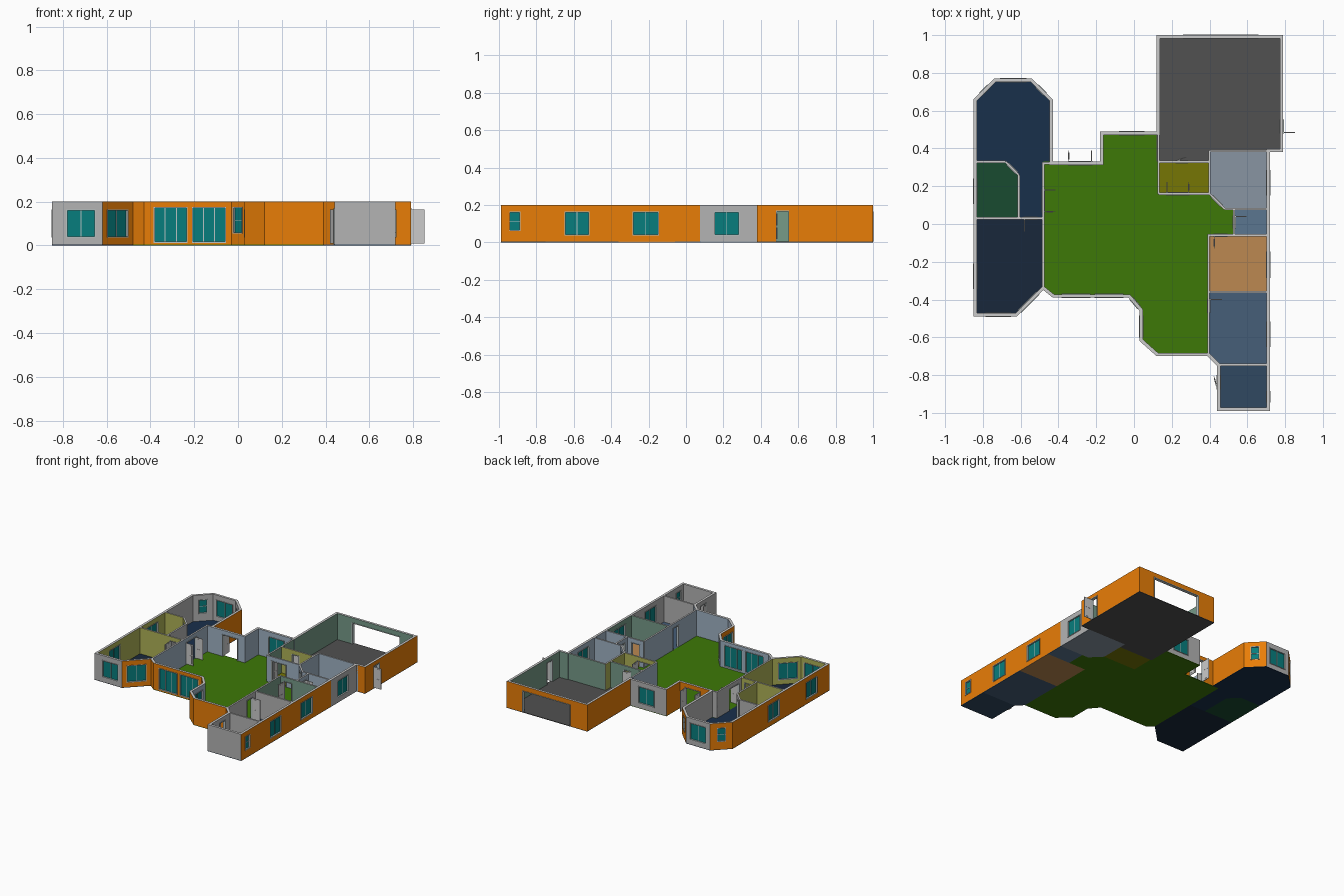
import bpy, bmesh, math
from mathutils import Vector

if "Cube" in bpy.data.objects:
    bpy.data.objects.remove(bpy.data.objects["Cube"])

H, BASE, T, TI = 0.2, 0.004, 0.018, 0.012   # wall height, floor thickness, outer / inner wall thickness

COL = dict(brick=(.91, .49, .06), cap=(.74, .74, .73), grey=(.70, .70, .70), blue=(.62, .69, .76),
           sage=(.46, .60, .53), olive=(.68, .69, .34), frame=(.72, .76, .76), leaf=(.75, .75, .76),
           glass=(.06, .49, .49), navy=(.12, .20, .30), pine=(.12, .30, .20), slate=(.12, .17, .24),
           grass=(.25, .47, .06), tarmac=(.32, .32, .32), mustard=(.46, .46, .05), mist=(.53, .58, .63),
           steel=(.36, .46, .56), tan=(.73, .53, .32), denim=(.28, .37, .47), ink=(.20, .29, .38))
MAT = {}
for k, c in COL.items():
    MAT[k] = bpy.data.materials.new(k)
    MAT[k].diffuse_color = [v ** 2.2 for v in c] + [1]


def make(name, prisms):
    """One object from prisms (points, z0, z1, colour or (right, left, rest) colours)."""
    bm, slots = bmesh.new(), []

    def slot(k):
        if k not in slots:
            slots.append(k)
        return slots.index(k)
    for pts, z0, z1, col in prisms:
        a = [bm.verts.new((p[0], p[1], z0)) for p in pts]
        b = [bm.verts.new((p[0], p[1], z1)) for p in pts]
        right, left, rest = col if isinstance(col, tuple) else (col,) * 3
        bm.faces.new(a[::-1]).material_index = slot(rest)
        bm.faces.new(b).material_index = slot(rest)
        n = len(pts)
        for i in range(n):
            f = bm.faces.new((a[i], a[(i + 1) % n], b[(i + 1) % n], b[i]))
            f.material_index = slot({0: right, 2: left}.get(i, rest))
    bmesh.ops.recalc_face_normals(bm, faces=bm.faces)
    me = bpy.data.meshes.new(name)
    bm.to_mesh(me)
    bm.free()
    for k in slots:
        me.materials.append(MAT[k])
    bpy.context.collection.objects.link(bpy.data.objects.new(name, me))


def quad(o, d, s0, s1, o0, o1):
    """Rectangle in the local frame of a wall: s along d, o to the left of d."""
    n = Vector((-d.y, d.x))
    return [o + d * s + n * k for s, k in ((s0, o0), (s1, o0), (s1, o1), (s0, o1))]


def frame(p, d, t, s0, s1, z0, z1, w=.005, sill=True):
    q = lambda a, b: quad(p, d, a, b, -.003, t + .003)
    out = [(q(s0, s0 + w), z0, z1, 'frame'), (q(s1 - w, s1), z0, z1, 'frame'),
           (q(s0 + w, s1 - w), z1 - w, z1, 'frame')]
    if sill:
        out.append((q(s0 + w, s1 - w), z0, z0 + w, 'frame'))
    return out


def window(name, p, d, t, s0, s1, z0, z1, n, stacked):
    parts = frame(p, d, t, s0, s1, z0, z1)
    parts.append((quad(p, d, s0 + .004, s1 - .004, t / 2 - .001, t / 2 + .001), z0 + .004, z1 - .004, 'glass'))
    bar = lambda a, b: quad(p, d, a, b, t / 2 - .004, t / 2 + .004)
    if stacked:
        m = (z0 + z1) / 2
        parts.append((bar(s0 + .005, s1 - .005), m - .002, m + .002, 'frame'))
    else:
        for i in range(1, n):
            m = s0 + (s1 - s0) * i / n
            parts.append((bar(m - .002, m + .002), z0 + .005, z1 - .005, 'frame'))
    make(name, parts)


def leaf(name, hinge, ang, w, z1):
    d = Vector((math.cos(ang), math.sin(ang)))
    h = z1 - .014
    parts = [(quad(hinge, d, 0, w, -.002, .002), .008, z1 - .006, 'leaf')]
    for a, b in ((.07, .45), (.52, .94)):      # raised panels
        parts.append((quad(hinge, d, w * .2, w * .8, -.0032, .0032), .008 + h * a, .008 + h * b, 'leaf'))
    make(name, parts)


def wall(name, p0, p1, q0, q1, right, left, ops=()):
    """Wall with right face p0-p1, left face q0-q1, and openings (kind, s0, s1, z0, z1, extra)."""
    d = (p1 - p0).normalized()
    n = Vector((-d.y, d.x))
    t = (q0 - p0).dot(n)
    col, solid, a, b = (right, left, 'cap'), [], p0, q0
    for i, (kind, s0, s1, z0, z1, *extra) in enumerate(ops):
        box = quad(p0, d, s0, s1, 0, t)
        solid.append(([a, box[0], box[3], b], BASE, H, col))
        if z0 > BASE:
            solid.append((box, BASE, z0, col))
        solid.append((box, z1, H, col))
        a, b = box[1], box[2]
        tag = f"{name}_{kind}_{i + 1}"
        if kind in ('window', 'casement', 'slider'):
            window(tag, p0, d, t, s0, s1, z0, z1, 3 if kind == 'slider' else 2, kind == 'casement')
            continue
        make(tag + "_frame", frame(p0, d, t, s0, s1, z0, z1, sill=False))
        if kind == 'opening':
            continue
        ang, ends = math.radians(extra[0]), extra[1]
        base, w = math.atan2(d.y, d.x), (s1 - s0 - .01) / len(ends)
        o = t if ang > 0 else 0
        for e in ends:                          # leaf hinged at start (0) or end (1)
            hinge = p0 + n * o + d * (s1 - .005 if e else s0 + .005)
            leaf(f"{tag}_leaf_{e}", hinge, base + math.pi - ang if e else base + ang, w, z1)
    solid.append(([a, p1, q1, b], BASE, H, col))
    make(name, solid)


# Outer shell, counter-clockwise: corner, outer colour, inner colour, openings
Z = (.037, .165)
D = (BASE, .17)
shell = [
    (.44, -.99, 'grey', 'grey', []),
    (.72, -.99, 'brick', 'grey', [('casement', .045, .105, .06, .165)]),
    (.72, -.75, 'brick', 'grey', [('window', .10, .235, *Z)]),
    (.72, -.36, 'brick', 'sage', [('window', .075, .215, *Z)]),
    (.72, -.06, 'brick', 'blue', []),
    (.72, .075, 'grey', 'blue', [('window', .075, .21, *Z)]),
    (.72, .38, 'brick', 'sage', []),
    (.79, .38, 'brick', 'sage', [('door', .10, .172, *D, -90, [0])]),
    (.79, 1.0, 'brick', 'sage', [('opening', .13, .53, BASE, .165)]),
    (.12, 1.0, 'brick', 'sage', []),
    (.12, .49, 'grey', 'blue', [('window', .065, .20, *Z)]),
    (-.18, .49, 'brick', 'blue', []),
    (-.18, .33, 'brick', 'blue', [('door', .04, .17, *D, -90, [0, 1])]),
    (-.43, .33, 'brick', 'grey', []),
    (-.43, .66, 'brick', 'grey', [('casement', .048, .108, .06, .165)]),
    (-.54, .77, 'grey', 'grey', [('window', .03, .17, *Z)]),
    (-.74, .77, 'brick', 'grey', [('casement', .048, .108, .06, .165)]),
    (-.85, .66, 'brick', 'grey', []),
    (-.85, .33, 'brick', 'olive', [('window', .09, .225, *Z)]),
    (-.85, .03, 'brick', 'olive', [('window', .24, .375, *Z)]),
    (-.85, -.49, 'grey', 'olive', [('window', .065, .20, *Z)]),
    (-.62, -.49, 'brick', 'olive', [('window', .03, .167, *Z)]),
    (-.48, -.35, 'brick', 'blue', []),
    (-.43, -.39, 'brick', 'blue', [('slider', .045, .20, .012, .175), ('slider', .22, .375, .012, .175)]),
    (-.03, -.39, 'brick', 'blue', [('casement', .012, .078, .055, .175)]),
    (.03, -.46, 'brick', 'blue', [('window', .025, .14, *Z)]),
    (.03, -.62, 'brick', 'blue', []),
    (.12, -.70, 'brick', 'blue', []),
    (.39, -.70, 'brick', 'blue', []),
    (.44, -.75, 'grey', 'grey', [('door', .05, .125, *D, -15, [1])]),
]
P = [Vector(s[:2]) for s in shell]
N = len(P)
inner = []
for i in range(N):                              # mitred inner corners
    a, b = (P[i] - P[i - 1]).normalized(), (P[(i + 1) % N] - P[i]).normalized()
    na, nb = Vector((-a.y, a.x)), Vector((-b.y, b.x))
    inner.append(P[i] + (na + nb) * T / (1 + na.dot(nb)))
for i, (x, y, out, ins, ops) in enumerate(shell):
    j = (i + 1) % N
    wall(f"outer_wall_{i + 1}", P[i], P[j], inner[i], inner[j], out, ins, ops)

# Partitions: start, end, right colour, left colour, openings
partitions = [
    ("lounge_wall", (-.48, -.34), (-.48, .03), 'blue', 'olive', []),
    ("hall_wall", (-.48, .03), (-.48, .325), 'blue', 'grey', [('door', .03, .155, *D, -90, [0, 1])]),
    ("hall_head_wall", (-.486, .321), (-.43, .321), 'blue', 'grey', []),
    ("bedroom_wall", (-.84, .03), (-.48, .03), 'olive', 'olive', [('door', .255, .33, *D, -90, [0])]),
    ("ensuite_side", (-.61, .03), (-.61, .26), 'grey', 'olive', []),
    ("ensuite_corner", (-.61, .26), (-.68, .33), 'grey', 'olive', [('opening', .015, .084, *D)]),
    ("ensuite_back", (-.68, .33), (-.84, .33), 'grey', 'olive', []),
    ("pantry_left", (.13, .16), (.13, .50), 'sage', 'blue', []),
    ("pantry_back", (.13, .33), (.40, .33), 'olive', 'sage', [('door', .09, .155, *D, 20, [0])]),
    ("pantry_front", (.13, .16), (.40, .16), 'blue', 'olive', [('door', .04, .165, *D, 90, [0, 1])]),
    ("bath_left", (.40, .16), (.40, .39), 'blue', 'olive', []),
    ("bath_back", (.40, .386), (.73, .386), 'blue', 'sage', []),
    ("bath_corner", (.40, .16), (.48, .08), 'blue', 'blue', [('opening', .02, .09, *D)]),
    ("bath_front", (.48, .08), (.71, .08), 'blue', 'blue', []),
    ("toilet_wall", (.53, -.06), (.53, .08), 'blue', 'blue', [('door', .035, .105, *D, -90, [1])]),
    ("study_back", (.39, -.06), (.71, -.06), 'sage', 'blue', [('door', .03, .105, *D, -90, [0])]),
    ("study_left", (.395, -.06), (.395, -.36), 'blue', 'sage', []),
    ("study_front", (.395, -.36), (.71, -.36), 'grey', 'sage', []),
    ("guest_left", (.395, -.36), (.395, -.695), 'blue', 'grey', [('door', .035, .11, *D, 90, [0])]),
    ("guest_front", (.445, -.745), (.71, -.745), 'grey', 'grey', []),
]
for name, a, b, right, left, ops in partitions:
    a, b = Vector(a), Vector(b)
    d = (b - a).normalized()
    n = Vector((-d.y, d.x)) * TI / 2
    wall(name, a - n, b - n, a + n, b + n, right, left, ops)

# Floors, one slab per room
floors = [
    ("bay_floor", 'navy', [(-.48, .03), (-.48, .33), (-.43, .33), (-.43, .66), (-.54, .77), (-.74, .77),
                           (-.85, .66), (-.85, .33), (-.68, .33), (-.61, .26), (-.61, .03)]),
    ("ensuite_floor", 'pine', [(-.85, .03), (-.61, .03), (-.61, .26), (-.68, .33), (-.85, .33)]),
    ("bedroom_floor", 'slate', [(-.85, -.49), (-.62, -.49), (-.48, -.35), (-.48, .03), (-.85, .03)]),
    ("lounge_floor", 'grass', [tuple(p) for p in P[22:29]] + [
        (.39, -.06), (.53, -.06), (.53, .08), (.48, .08), (.40, .16), (.13, .16), (.13, .33),
        (.12, .33), (.12, .49), (-.18, .49), (-.18, .33), (-.48, .33)]),
    ("garage_floor", 'tarmac', [(.12, .33), (.40, .33), (.40, .38), (.79, .38), (.79, 1), (.12, 1)]),
    ("pantry_floor", 'mustard', [(.13, .16), (.40, .16), (.40, .33), (.13, .33)]),
    ("bath_floor", 'mist', [(.40, .16), (.48, .08), (.72, .08), (.72, .38), (.40, .38)]),
    ("toilet_floor", 'steel', [(.53, -.06), (.72, -.06), (.72, .08), (.53, .08)]),
    ("study_floor", 'tan', [(.39, -.36), (.72, -.36), (.72, -.06), (.39, -.06)]),
    ("guest_floor", 'denim', [(.39, -.70), (.44, -.75), (.72, -.75), (.72, -.36), (.39, -.36)]),
    ("porch_room_floor", 'ink', [(.44, -.99), (.72, -.99), (.72, -.75), (.44, -.75)]),
]
for name, col, pts in floors:
    make(name, [(pts, 0, BASE, col)])

for m in bpy.data.materials:
    if m.users and not m.is_grease_pencil:
        m.use_nodes = True
        m.node_tree.nodes["Principled BSDF"].inputs["Base Color"].default_value = m.diffuse_color
